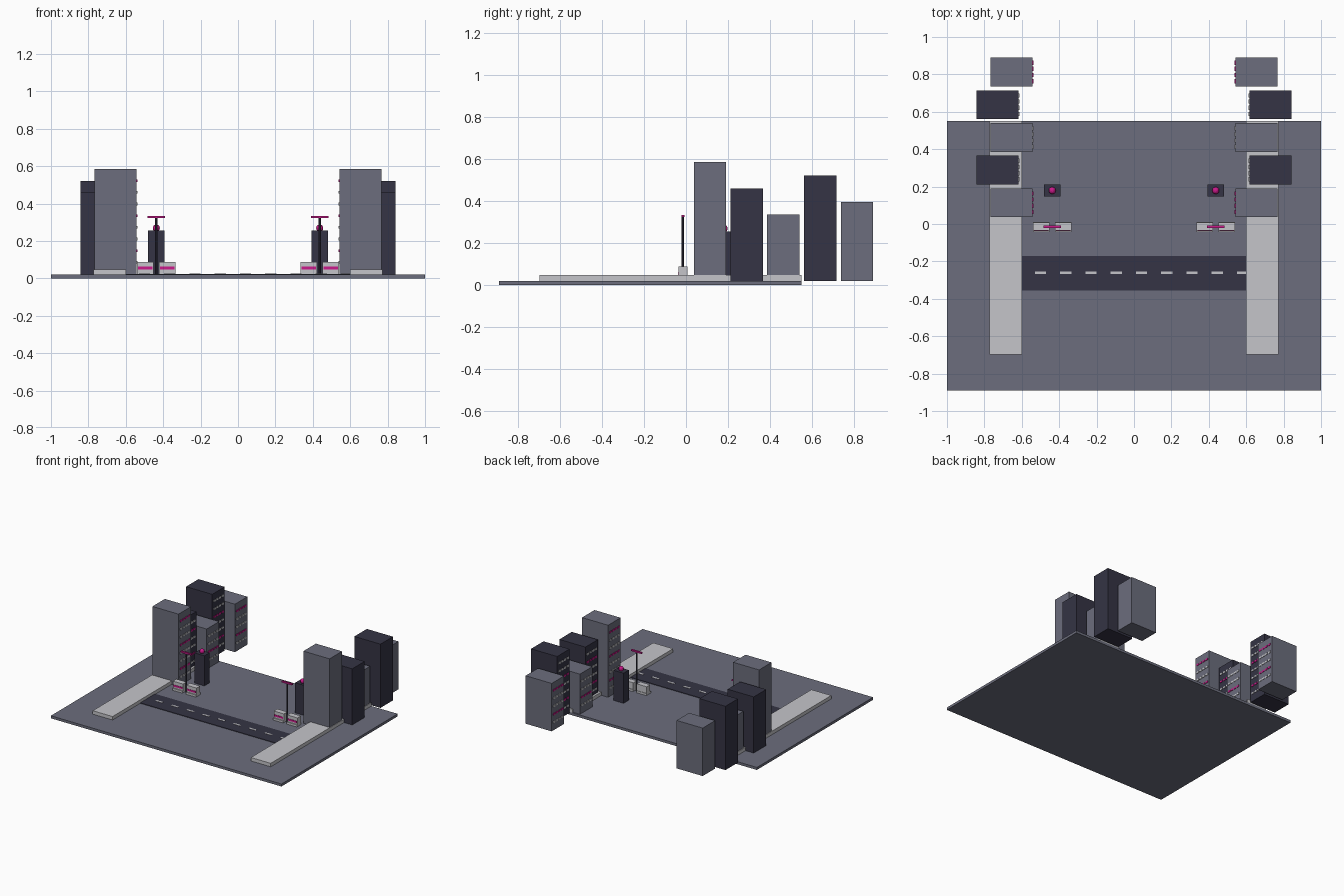
import bpy, bmesh

if "Cube" in bpy.data.objects:
    bpy.data.objects.remove(bpy.data.objects["Cube"])


def material(name, rgb):
    m = bpy.data.materials.new(name)
    m.diffuse_color = (*rgb, 1)
    m.use_nodes = True
    m.node_tree.nodes["Principled BSDF"].inputs["Base Color"].default_value = m.diffuse_color
    return m


GREY = material("slate grey", (0.150, 0.155, 0.205))
DARK = material("dark navy", (0.035, 0.034, 0.058))
LIGHT = material("pale concrete", (0.56, 0.56, 0.59))
PINK = material("magenta", (0.60, 0.010, 0.26))


def make_object(name, bm, mats):
    me = bpy.data.meshes.new(name)
    bm.to_mesh(me)
    bm.free()
    ob = bpy.data.objects.new(name, me)
    bpy.context.collection.objects.link(ob)
    for m in mats:
        me.materials.append(m)
    return ob


def add_box(bm, x, y, z, index=0):
    """Box between (min, max) pairs."""
    verts = bmesh.ops.create_cube(bm, size=1)["verts"]
    for v in verts:
        for i, (a, b) in enumerate((x, y, z)):
            v.co[i] = (a + b) / 2 + v.co[i] * abs(b - a)
    for f in {f for v in verts for f in v.link_faces}:
        f.material_index = index


def box(name, mat, x, y, z):
    bm = bmesh.new()
    add_box(bm, x, y, z)
    return make_object(name, bm, [mat])


def mirrored(side, a, b):
    return tuple(sorted((side * a, side * b)))


BASE = 0.02

# Ground, road and lane dashes
box("ground", GREY, (-1, 1), (-0.89, 0.55), (0, BASE))
box("road", DARK, (-0.6, 0.6), (-0.355, -0.17), (BASE, 0.024))
bm = bmesh.new()
for i in range(10):
    c = -0.635 + 0.135 * i
    add_box(bm, (c - 0.03, c + 0.03), (-0.268, -0.253), (0.023, 0.026))
make_object("lane_dashes", bm, [LIGHT])

# Inner x, front y, top z and wall colour of each building in a row
BUILDINGS = [
    (0.542, 0.037, 0.585, GREY),
    (0.617, 0.211, 0.46, DARK),
    (0.542, 0.386, 0.335, GREY),
    (0.617, 0.561, 0.52, DARK),
    (0.542, 0.736, 0.396, GREY),
]

for side, tag in ((-1, "left"), (1, "right")):
    # Pavement
    box(f"pavement_{tag}", LIGHT, mirrored(side, 0.6, 0.772),
        (-0.697, 0.55), (BASE, 0.047))

    # Buildings with window plates on the street side
    for n, (x0, y0, top, wall) in enumerate(BUILDINGS, 1):
        box(f"building_{tag}_{n}", wall, mirrored(side, x0, x0 + 0.226),
            (y0, y0 + 0.154), (BASE, top))
        bm = bmesh.new()
        row, z = 0, 0.085
        while z < top - 0.03:
            lit = row % 3 == 1
            for k in range(4):
                y = y0 + 0.016 + k * 0.033
                add_box(bm, mirrored(side, x0 - 0.004, x0 + 0.002),
                        (y, y + 0.023), (z - 0.007, z + 0.007), int(lit))
            row += 1
            z += 0.0625
        make_object(f"windows_{tag}_{n}", bm, [LIGHT, PINK])

    # Barriers with a foot and a painted stripe
    for n, (a, b) in enumerate(((0.335, 0.422), (0.452, 0.54)), 1):
        x = mirrored(side, a, b)
        bm = bmesh.new()
        add_box(bm, x, (-0.035, 0.008), (BASE, 0.088))
        add_box(bm, x, (-0.043, 0.012), (BASE, 0.036))
        add_box(bm, (x[0] + 0.005, x[1] - 0.005), (-0.038, -0.034),
                (0.048, 0.062), 1)
        make_object(f"barrier_{tag}_{n}", bm, [LIGHT, PINK])

    # Lamp post and its bar
    cx = side * 0.437
    bpy.ops.mesh.primitive_cylinder_add(vertices=8, radius=0.006, depth=0.305,
                                        location=(cx, -0.015, BASE + 0.1525))
    post = bpy.context.object
    post.name = f"lamp_post_{tag}"
    post.data.materials.append(DARK)
    box(f"lamp_bar_{tag}", PINK, (cx - 0.046, cx + 0.046), (-0.022, -0.008),
        (0.323, 0.334))

    # Kiosk with a glowing ball on top
    box(f"kiosk_{tag}", DARK, (cx - 0.043, cx + 0.043), (0.146, 0.211),
        (BASE, 0.256))
    bpy.ops.mesh.primitive_uv_sphere_add(segments=12, ring_count=8, radius=0.019,
                                         location=(cx, 0.179, 0.269))
    ball = bpy.context.object
    ball.name = f"kiosk_ball_{tag}"
    ball.data.materials.append(PINK)
